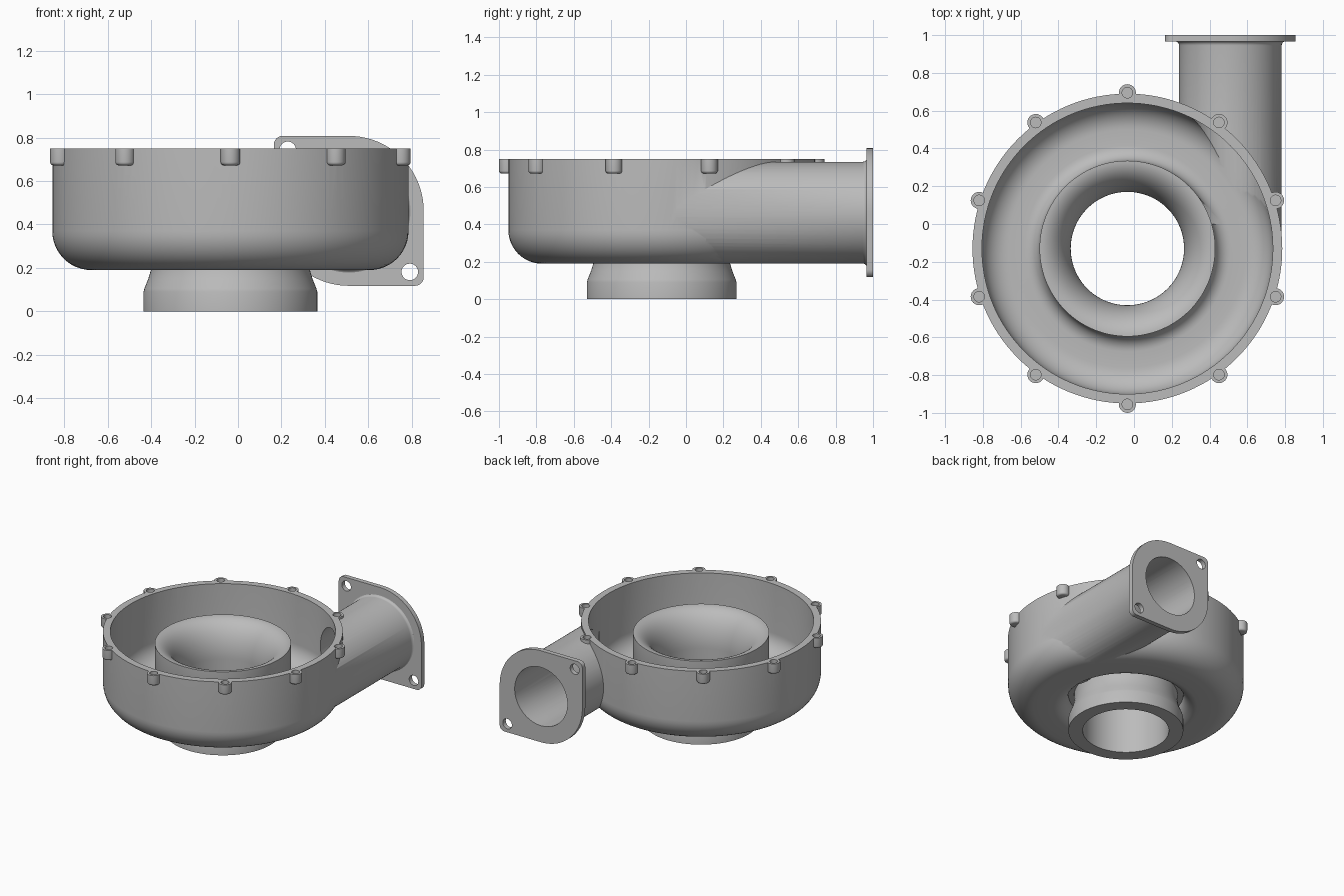
import bpy, bmesh, math
from mathutils import Matrix, Vector

if "Cube" in bpy.data.objects:
    bpy.data.objects.remove(bpy.data.objects["Cube"])

CX, CY = -0.035, -0.13          # bowl axis
PX, PZ = 0.51, 0.4625           # outlet axis
grey = bpy.data.materials.new("cast_grey")
grey.diffuse_color = (0.5, 0.5, 0.5, 1)
grey.use_nodes = True
grey.node_tree.nodes["Principled BSDF"].inputs["Base Color"].default_value = grey.diffuse_color


def arc(cx, cz, rx, rz, a0, a1, n=12):
    return [(cx + rx * math.cos(math.radians(a0 + (a1 - a0) * i / n)),
             cz + rz * math.sin(math.radians(a0 + (a1 - a0) * i / n))) for i in range(n + 1)]


def lathe(bm, profile, at, segs=96, rot=None):
    """Spin a closed (radius, height) profile around z, then place it."""
    m = Matrix.Translation(Vector(at)) @ (rot or Matrix())
    new = []
    for s in range(segs):
        a = 2 * math.pi * s / segs
        new.append([bm.verts.new(m @ Vector((r * math.cos(a), r * math.sin(a), z))) for r, z in profile])
    n = len(profile)
    for s in range(segs):
        p, q = new[s], new[(s + 1) % segs]
        for i in range(n):
            j = (i + 1) % n
            if profile[i][0] == 0 and profile[j][0] == 0:
                continue
            bm.faces.new((p[i], q[i], q[j], p[j]))
    bmesh.ops.remove_doubles(bm, verts=bm.verts[:], dist=1e-5)


def finish(bm, name):
    bmesh.ops.dissolve_degenerate(bm, edges=bm.edges[:], dist=1e-6)
    bmesh.ops.recalc_face_normals(bm, faces=bm.faces[:])
    me = bpy.data.meshes.new(name)
    bm.to_mesh(me)
    bm.free()
    me.materials.append(grey)
    ob = bpy.data.objects.new(name, me)
    bpy.context.collection.objects.link(ob)
    return ob


def spun(name, profile, at, segs=96, rot=None):
    bm = bmesh.new()
    lathe(bm, profile, at, segs, rot)
    return finish(bm, name)


def boolean(ob, other, op):
    mod = ob.modifiers.new(op, 'BOOLEAN')
    mod.operation, mod.object, mod.solver = op, other, 'EXACT'
    bpy.context.view_layer.objects.active = ob
    bpy.ops.object.modifier_apply(modifier=mod.name)


def rod(r, z0, z1):
    return [(0, z0), (r, z0), (r, z1), (0, z1)]


ALONG_Y = Matrix.Rotation(-math.pi / 2, 4, 'X')   # local z becomes +y

# bowl: solid outside form with rounded bottom and recess round the neck
housing = spun("housing",
               [(0, 0.29)] + arc(0.50, 0.29, 0.10, 0.10, 180, 270)
               + arc(0.64, 0.37, 0.18, 0.18, 270, 360) + [(0.82, 0.75), (0, 0.75)],
               (CX, CY, 0), 128)

# outlet pipe with a small fillet at its flange
pipe = spun("outlet_pipe", [(0, CY), (0.272, CY), (0.272, 0.945)]
            + arc(0.292, 0.945, 0.02, 0.022, 180, 90, 5) + [(0, 0.967)],
            (PX, 0, PZ), 80, ALONG_Y)
boolean(housing, pipe, 'UNION')

# screw bosses round the rim, and their holes
boss_bm, hole_bm = bmesh.new(), bmesh.new()
for i in range(10):
    a = math.radians(90 + 36 * i)
    at = (CX + 0.825 * math.cos(a), CY + 0.825 * math.sin(a), 0)
    lathe(boss_bm, [(0, 0.672)] + arc(0.030, 0.687, 0.015, 0.015, 270, 360, 4)
          + [(0.045, 0.75), (0, 0.75)], at, 24)
    lathe(hole_bm, rod(0.028, 0.69, 0.80), at, 24)
bosses = finish(boss_bm, "bosses")
holes = finish(hole_bm, "boss_holes")
boolean(housing, bosses, 'UNION')

# inside of the bowl, including the opening for the inlet
cavity = spun("cavity",
              [(0, 0.1), (0.335, 0.1), (0.335, 0.38), (0.465, 0.38)]
              + arc(0.545, 0.32, 0.08, 0.08, 180, 270, 8)
              + arc(0.63, 0.38, 0.14, 0.14, 270, 360) + [(0.77, 0.9), (0, 0.9)],
              (CX, CY, 0), 128)
bore = spun("bore", rod(0.22, 0.0, 1.1), (PX, 0, PZ), 80, ALONG_Y)
for cutter in (cavity, bore, holes):
    boolean(housing, cutter, 'DIFFERENCE')

# inlet: foot ring, neck, and flared bell mouth inside the bowl
inlet = spun("inlet",
             [(0.30, 0), (0.40, 0), (0.40, 0.09), (0.396, 0.105), (0.378, 0.15), (0.366, 0.19),
              (0.36, 0.23), (0.36, 0.31), (0.45, 0.31), (0.465, 0.34)]
             + arc(0.465, 0.40, 0.165, 0.26, 90, 180, 20), (CX, CY, 0), 112)

# outlet flange: two big round corners, two small corners with bolt holes
H, S = 0.345, 0.04
outline = (arc(PX, PZ, H, H, 0, 90, 20)
           + arc(PX - H + S, PZ + H - S, S, S, 90, 180, 6)
           + arc(PX, PZ, H, H, 180, 270, 20)
           + arc(PX + H - S, PZ - H + S, S, S, 270, 360, 6))
bm = bmesh.new()
face = bm.faces.new([bm.verts.new((x, 0.965, z)) for x, z in outline])
ext = bmesh.ops.extrude_face_region(bm, geom=[face])
bmesh.ops.translate(bm, vec=(0, 0.035, 0),
                    verts=[v for v in ext["geom"] if isinstance(v, bmesh.types.BMVert)])
bmesh.ops.remove_doubles(bm, verts=bm.verts[:], dist=1e-5)
flange = finish(bm, "outlet_flange")
bolt_bm = bmesh.new()
for s in (-1, 1):
    lathe(bolt_bm, rod(0.038, 0.9, 1.1), (PX + 0.281 * s, 0, PZ - 0.281 * s), 32, ALONG_Y)
bolts = finish(bolt_bm, "bolt_holes")
boolean(flange, bore, 'DIFFERENCE')
boolean(flange, bolts, 'DIFFERENCE')

# remove helpers, shade smooth with sharp edges kept
for helper in (pipe, bosses, holes, cavity, bore, bolts):
    bpy.data.objects.remove(helper)
bpy.ops.object.select_all(action='DESELECT')
for ob in (housing, inlet, flange):
    ob.select_set(True)
bpy.context.view_layer.objects.active = housing
bpy.ops.object.shade_smooth_by_angle(angle=math.radians(30))
